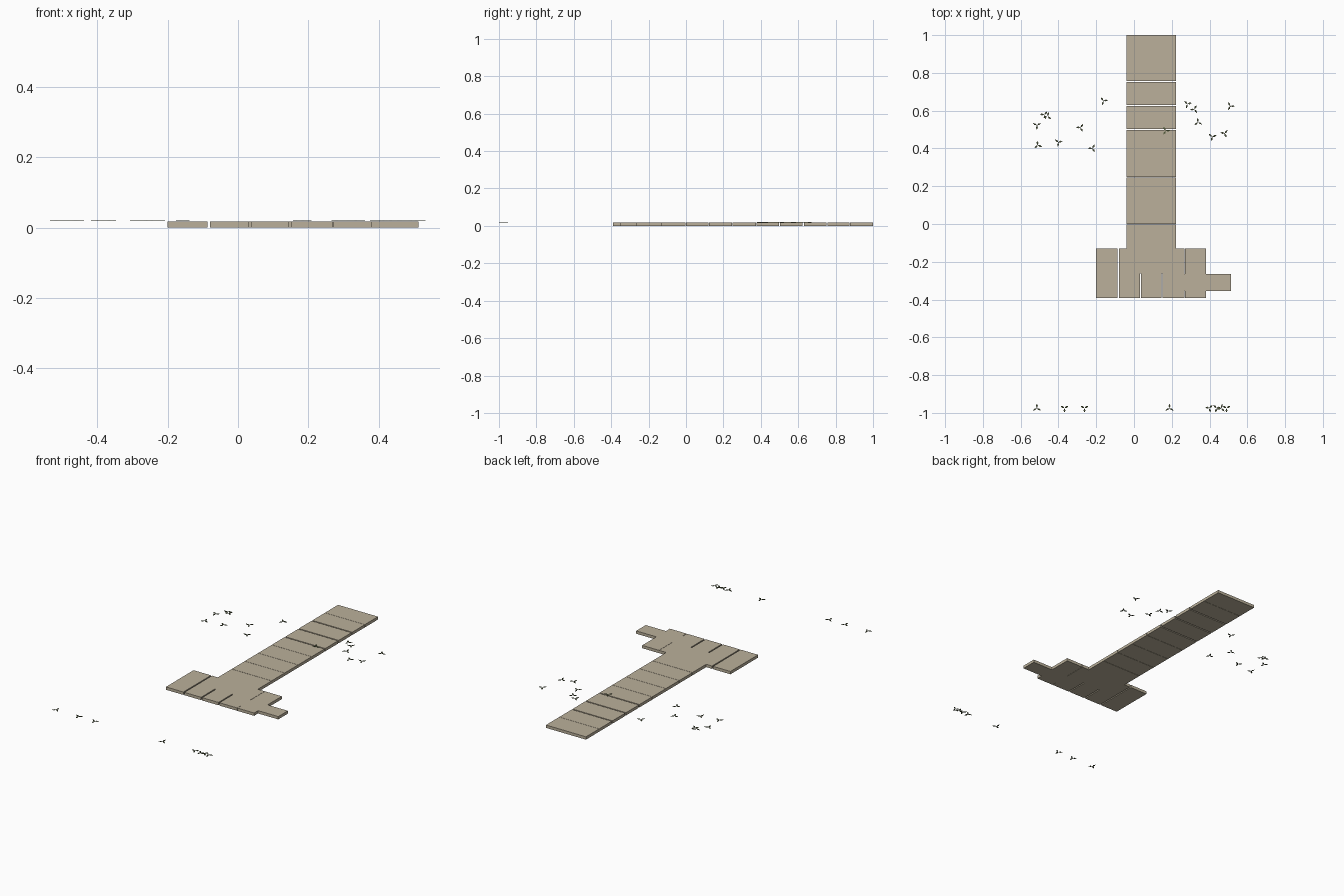
import bpy, bmesh, math

if "Cube" in bpy.data.objects:
    bpy.data.objects.remove(bpy.data.objects["Cube"])


def material(name, rgb):
    m = bpy.data.materials.new(name)
    m.diffuse_color = (*rgb, 1)
    m.use_nodes = True
    m.node_tree.nodes["Principled BSDF"].inputs["Base Color"].default_value = m.diffuse_color
    return m


STONE = material("sandy_stone", (0.495, 0.435, 0.325))
GREEN = material("dark_green", (0.085, 0.105, 0.045))
THICK = 0.017


def finish(bm, name, mat):
    bmesh.ops.recalc_face_normals(bm, faces=bm.faces)
    me = bpy.data.meshes.new(name)
    bm.to_mesh(me)
    bm.free()
    me.materials.append(mat)
    ob = bpy.data.objects.new(name, me)
    bpy.context.collection.objects.link(ob)
    return ob


def slab(name, x0, x1, y0, y1):
    bm = bmesh.new()
    bmesh.ops.create_cube(bm, size=1)
    for v in bm.verts:
        v.co.x = x1 if v.co.x > 0 else x0
        v.co.y = y1 if v.co.y > 0 else y0
        v.co.z = THICK if v.co.z > 0 else 0
    return finish(bm, name, STONE)


# Long walkway: eight slabs with narrow or wider joints between them
joints = [-0.001, 0.122, 0.248, 0.376, 0.500, 0.627, 0.754, 0.876, 1.0]
wide = {0.500, 0.627, 0.754}
for i, (a, b) in enumerate(zip(joints, joints[1:])):
    ga = 0.0035 if a in wide else 0.0008
    gb = 0.0035 if b in wide else (0 if b == 1.0 else 0.0008)
    slab(f"walkway_slab_{i + 1}", -0.041, 0.222, a + ga, b - gb)

# Walkway foot, running into the cross path
slab("walkway_foot", -0.041, 0.222, -0.131, -0.002)
slab("walkway_foot_inner", -0.041, 0.222, -0.262, -0.131)

# Cross path: five upright slabs
edges = [-0.201, -0.083, 0.034, 0.148, 0.269, 0.380]
gaps = [0, 0.0035, 0.0035, 0.0035, 0.0008, 0]
for i in range(5):
    slab(f"cross_slab_{i + 1}", edges[i] + gaps[i], edges[i + 1] - gaps[i + 1],
         -0.391, -0.131)

# Small step sticking out at the side
slab("side_step", 0.23, 0.513, -0.354, -0.264)


# Small three-bladed ground sprigs, lying flat just above slab height
def sprig(name, x, y, turn):
    bm = bmesh.new()
    for k in range(3):
        a = math.radians(turn + 120 * k)
        c, s = math.cos(a), math.sin(a)
        kite = [(0.0, 0), (0.012, -0.005), (0.024, 0), (0.012, 0.005)]
        face = bm.faces.new([bm.verts.new((x + u * c - v * s, y + u * s + v * c, 0.0185))
                             for u, v in kite])
        ext = bmesh.ops.extrude_face_region(bm, geom=[face])
        for g in ext["geom"]:
            if isinstance(g, bmesh.types.BMVert):
                g.co.z += 0.002
    finish(bm, name, GREEN)


# x, y, turn of the sprigs beside the walkway
spots = [(-0.161, 0.652, 10), (-0.475, 0.578, 50), (-0.457, 0.570, 80),
         (-0.514, 0.522, 30), (-0.509, 0.417, 100), (-0.400, 0.432, 20),
         (-0.283, 0.510, 55), (-0.220, 0.401, 60), (0.168, 0.494, 0),
         (0.283, 0.635, 15), (0.320, 0.607, 65), (0.339, 0.538, 95),
         (0.510, 0.624, 0), (0.414, 0.462, 20), (0.480, 0.480, 50)]
for i, (x, y, t) in enumerate(spots):
    sprig(f"sprig_{i + 1}", x, y, t)

# Front row of sprigs
row = [(-0.514, 90), (-0.368, 30), (-0.262, 30), (0.188, 90),
       (0.399, 45), (0.437, 15), (0.462, 75), (0.490, 30)]
for i, (x, t) in enumerate(row):
    sprig(f"front_sprig_{i + 1}", x, -0.975, t)
